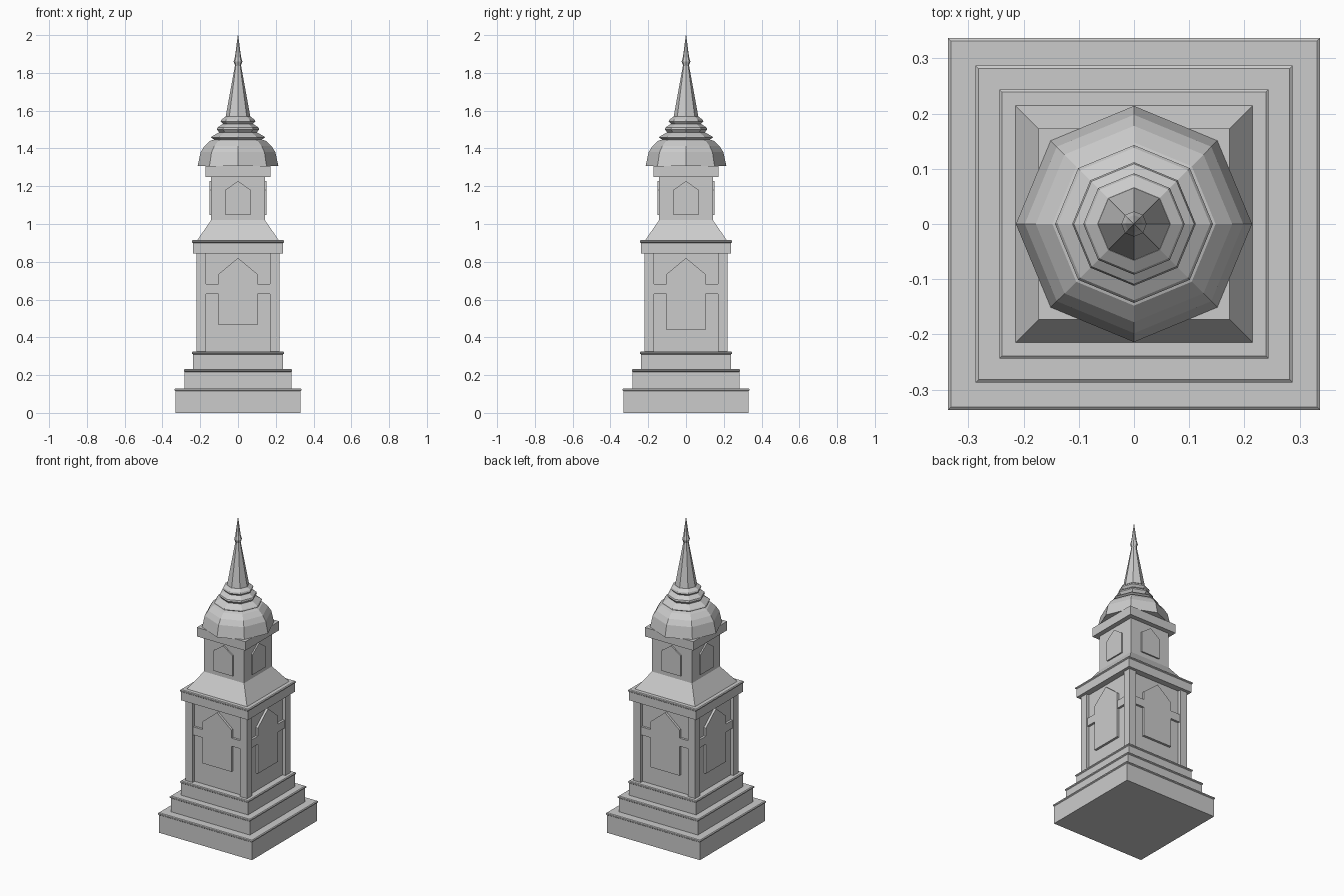
import bpy, bmesh, math
from mathutils import Matrix

old = bpy.data.objects.get("Cube")
if old:
    bpy.data.objects.remove(old)

stone = bpy.data.materials.new("grey stone")
stone.use_nodes = True
GREY = (0.6, 0.6, 0.6, 1)
stone.diffuse_color = GREY
stone.node_tree.nodes["Principled BSDF"].inputs["Base Color"].default_value = GREY


def finish(name, bm):
    bmesh.ops.recalc_face_normals(bm, faces=bm.faces)
    mesh = bpy.data.meshes.new(name)
    bm.to_mesh(mesh)
    bm.free()
    mesh.materials.append(stone)
    obj = bpy.data.objects.new(name, mesh)
    bpy.context.scene.collection.objects.link(obj)
    return obj


def turned(name, profile, sides):
    """Stack of polygon rings; four-sided stacks take half widths as radii."""
    bm = bmesh.new()
    grow, turn = (math.sqrt(2), math.pi / 4) if sides == 4 else (1, 0)
    rings = []
    for r, z in profile:
        angles = [turn + math.tau * i / sides for i in range(sides)]
        rings.append([bm.verts.new((r * grow * math.cos(a), r * grow * math.sin(a), z))
                      for a in angles])
    for low, high in zip(rings, rings[1:]):
        for i in range(sides):
            j = (i + 1) % sides
            bm.faces.new((low[i], low[j], high[j], high[i]))
    bm.faces.new(rings[0][::-1])
    bm.faces.new(rings[-1])
    return finish(name, bm)


def lipped_block(name, half, z0, z1):
    lip = half + 0.005
    turned(name, [(half, z0), (half, z1 - 0.015), (lip, z1 - 0.011),
                  (lip, z1 - 0.004), (half, z1)], 4)


def panel(name, outline, back, front, side):
    """Extruded outline (x, z) on one of the four walls."""
    bm = bmesh.new()
    face = bm.faces.new([bm.verts.new((x, -back, z)) for x, z in outline])
    new = bmesh.ops.extrude_face_region(bm, geom=[face])["geom"]
    moved = [g for g in new if isinstance(g, bmesh.types.BMVert)]
    bmesh.ops.translate(bm, verts=moved, vec=(0, back - front, 0))
    bm.transform(Matrix.Rotation(side * math.pi / 2, 4, "Z"))
    finish(name, bm)


def gabled(half, bottom, eaves, peak):
    return [(-half, bottom), (half, bottom), (half, eaves), (0, peak), (-half, eaves)]


def box_outline(half, bottom, top):
    return [(-half, bottom), (half, bottom), (half, top), (-half, top)]


# Stepped base, main body and cornice
lipped_block("base_lower_step", 0.332, 0, 0.13)
lipped_block("base_middle_step", 0.282, 0.13, 0.232)
lipped_block("base_upper_step", 0.239, 0.232, 0.325)
turned("body_wall", [(0.2, 0.32), (0.2, 0.85)], 4)
lipped_block("cornice", 0.239, 0.845, 0.915)

# Corner pillars
for sx in (-1, 1):
    for sy in (-1, 1):
        pillar = turned("corner_pillar", [(0.025, 0.32), (0.025, 0.85)], 4)
        pillar.location = (sx * 0.195, sy * 0.195, 0)

# Sloped roof, upper tower and slab under the dome
turned("sloped_roof", [(0.217, 0.912), (0.143, 1.02)], 4)
turned("upper_tower", [(0.143, 1.015), (0.143, 1.25)], 4)
turned("dome_slab", [(0.173, 1.25), (0.173, 1.308)], 4)

# Windows and bands on all four sides
for side, label in enumerate(("front", "left", "back", "right")):
    bottom = 0.465 if side == 0 else 0.44
    panel(label + "_large_window", gabled(0.103, bottom, 0.735, 0.82), 0.195, 0.215, side)
    panel(label + "_band", box_outline(0.171, 0.63, 0.682), 0.195, 0.214, side)
    panel(label + "_small_window", gabled(0.067, 1.048, 1.18, 1.228), 0.14, 0.152, side)

# Eight-sided dome, tiers and spire
turned("dome", [(0.214, 1.306), (0.198, 1.38), (0.178, 1.412), (0.148, 1.44),
                (0.11, 1.452)], 8)
turned("lower_tier", [(0.12, 1.445), (0.143, 1.457), (0.138, 1.464), (0.1, 1.485)], 8)
turned("middle_tier", [(0.095, 1.48), (0.112, 1.5), (0.109, 1.51), (0.08, 1.53)], 8)
turned("upper_tier", [(0.075, 1.525), (0.092, 1.543), (0.088, 1.553), (0.066, 1.568)], 8)
turned("spire", [(0.066, 1.565), (0.016, 1.84), (0.023, 1.86), (0.016, 1.885),
                 (0.001, 2.0)], 8)
